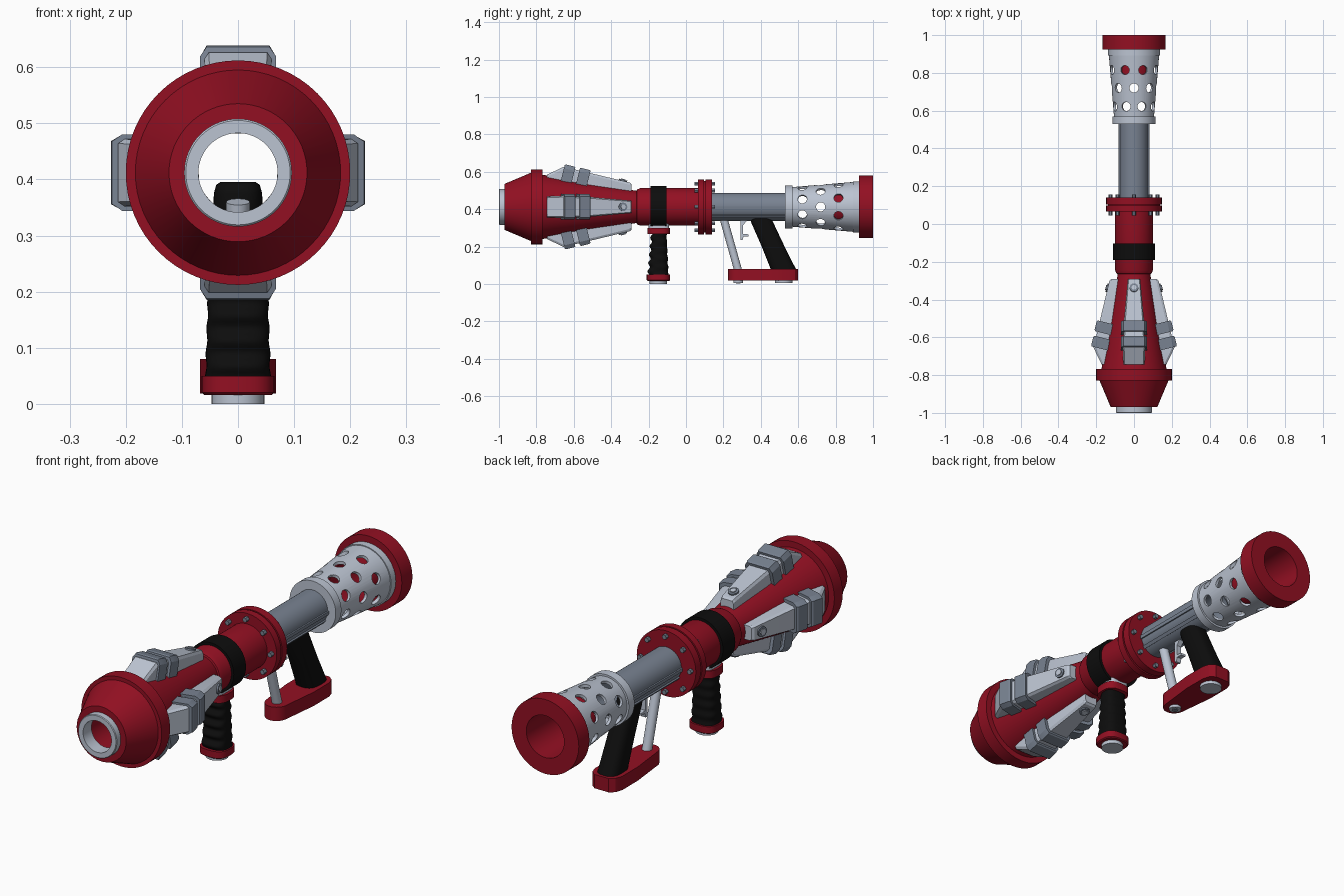
import bpy, bmesh, math
from mathutils import Vector, Matrix

if "Cube" in bpy.data.objects:
    bpy.data.objects.remove(bpy.data.objects["Cube"])

C = 0.412  # height of the barrel axis


def material(name, rgb):
    m = bpy.data.materials.new(name)
    m.diffuse_color = (*rgb, 1)
    m.use_nodes = True
    m.node_tree.nodes["Principled BSDF"].inputs["Base Color"].default_value = m.diffuse_color
    return m


RED = material("deep red", (0.29, 0.005, 0.016))
LIGHT = material("light steel", (0.50, 0.55, 0.64))
STEEL = material("dark steel", (0.19, 0.225, 0.285))
BLACK = material("black rubber", (0.004, 0.004, 0.004))


def finish(ob, angle=32):
    ob.data.shade_smooth()
    ob.data.set_sharp_from_angle(angle=math.radians(angle))


def loft(name, groups, mat, cyclic=False, angle=32):
    """Skin one or more lists of rings into a single object."""
    bm = bmesh.new()
    for rings in groups:
        vs = [[bm.verts.new(p) for p in ring] for ring in rings]
        n = len(vs[0])
        for i in range(len(vs) if cyclic else len(vs) - 1):
            a, b = vs[i], vs[(i + 1) % len(vs)]
            for j in range(n):
                k = (j + 1) % n
                bm.faces.new((a[j], a[k], b[k], b[j]))
        if not cyclic:
            bm.faces.new(vs[0])
            bm.faces.new(vs[-1])
    bmesh.ops.recalc_face_normals(bm, faces=bm.faces)
    me = bpy.data.meshes.new(name)
    bm.to_mesh(me)
    bm.free()
    me.materials.append(mat)
    ob = bpy.data.objects.new(name, me)
    bpy.context.collection.objects.link(ob)
    finish(ob, angle)
    return ob


def revolve(name, profile, mat, n=64):
    """Closed (y, radius) profile turned around the barrel axis."""
    t = [2 * math.pi * i / n for i in range(n)]
    rings = [[(r * math.sin(a), y, C + r * math.cos(a)) for a in t] for y, r in profile]
    return loft(name, [rings], mat, cyclic=True)


def rod(p0, p1, r, n=20):
    """Rings of a cylinder between two points."""
    p0, p1 = Vector(p0), Vector(p1)
    q = (p1 - p0).to_track_quat('Z', 'Y')
    disc = [q @ Vector((r * math.cos(2 * math.pi * i / n), r * math.sin(2 * math.pi * i / n), 0)) for i in range(n)]
    return [[p + d for d in disc] for p in (p0, p1)]


def oval(z, y0, y1, hx, power=0.7, n=32):
    """Horizontal rounded-rectangle ring."""
    f = lambda v: math.copysign(abs(v) ** power, v)
    return [(hx * f(math.cos(2 * math.pi * i / n)),
             (y0 + y1) / 2 + (y1 - y0) / 2 * f(math.sin(2 * math.pi * i / n)), z) for i in range(n)]


def slab(pts, hx):
    """Side outline of (y, z) points given a thickness across x."""
    return [[(x, y, z) for y, z in pts] for x in (-hx, hx)]


def around(points, a):
    """Move local (across, y, radius) points to angle a about the axis."""
    m = Matrix.Translation((0, 0, C)) @ Matrix.Rotation(a, 4, 'Y')
    return [m @ Vector(p) for p in points]


# Barrel: front nozzle, red body with flange, steel tube
revolve("front_nozzle", [(-1, .0705), (-1, .093), (-.997, .096), (-.94, .096), (-.94, .0705)], LIGHT)
revolve("red_body", [(-.97, .085), (-.97, .123), (-.828, .183), (-.828, .2), (-.768, .2), (-.768, .172),
                     (-.3, .092), (-.265, .086), (-.262, .093), (-.245, .1), (.065, .1), (.065, .147),
                     (.097, .147), (.097, .138), (.104, .138), (.104, .147), (.14, .147), (.14, .073), (-.3, .073),
                     (-.8, .085)], RED)
revolve("steel_tube", [(.12, .0705), (.12, .075), (.56, .075), (.56, .0705)], STEEL)
rails = []
for s in (-1, 1):
    for a in (95, 130):
        w = [(-.008, .07), (.008, .07), (.008, .081), (-.008, .081)]
        rails.append([around([(u, y, r) for u, r in w], s * math.radians(a)) for y in (.14, .54)])
loft("tube_rails", rails, STEEL)

# Perforated rear shroud
shroud = revolve("rear_shroud", [(.53, .074), (.53, .115), (.57, .115), (.57, .106), (.892, .133), (.892, .137),
                                 (.927, .137), (.927, .12), (.885, .119), (.575, .093), (.55, .09), (.55, .074)], LIGHT)
holes = []
for row, y in enumerate((.622, .72, .815)):
    for k in range(8):
        a = math.radians(45 * k + (0 if row == 1 else 22.5))
        holes.append(rod(*around([(0, y, .082), (0, y, .2)], a), .0245, 24))
cutter = loft("hole_cutter", holes, LIGHT)
cutter.hide_render = True
mod = shroud.modifiers.new("holes", 'BOOLEAN')
mod.object, mod.operation, mod.solver = cutter, 'DIFFERENCE', 'EXACT'
bpy.context.view_layer.update()
cut = bpy.data.meshes.new_from_object(shroud.evaluated_get(bpy.context.evaluated_depsgraph_get()))
shroud.modifiers.clear()
shroud.data = cut
bpy.data.objects.remove(cutter)
finish(shroud)
revolve("rear_ring", [(1, .094), (1, .167), (.925, .167), (.925, .1), (.78, .1), (.78, .09)], RED)

# Flange bolts on both faces
bolts = []
for k in range(8):
    bolts.append(rod(*around([(0, .046, .124), (0, .156, .124)], k * math.pi / 4), .011, 6))
loft("flange_bolts", bolts, STEEL)

# Four fins with ribs and a screw each
fins, ribs, screws, slots = [], [], [], []
d, e = Vector((.242, .97)), Vector((.97, -.242))  # outward and rearward along the fin
for k in range(4):
    a = k * math.pi / 2
    rings = []
    for y, low, top, wl, wt in ((-.743, .15, .172, .056, .05), (-.655, .13, .214, .06, .052),
                                (-.5, .1, .178, .052, .045), (-.3, .07, .13, .034, .029), (-.292, .07, .122, .032, .026)):
        rings.append(around([(-wl, y, low), (wl, y, low), (wl, y, top - .012), (wt, y, top),
                             (-wt, y, top), (-wl, y, top - .012)], a))
    fins.append(rings)
    for y, r in ((-.647, .228), (-.566, .21)):
        o = Vector((y, r))
        rings = []
        for t, inset in ((0, .004), (.006, 0), (.052, 0), (.058, .004)):
            section = ((-.068, .095), (.068, .095), (.068, .022), (.056, inset), (-.056, inset), (-.068, .022))
            rings.append(around([(w, *(o + e * t - d * h)) for w, h in section], a))
        ribs.append(rings)
    o = Vector((-.338, .138))
    screws.append(rod(*around([(0, *(o - d * .02)), (0, *(o + d * .008))], a), .023))
    slots.append(rod(*around([(0, *(o + d * .008)), (0, *(o + d * .012))], a), .014, 6))
loft("fins", fins, LIGHT, angle=20)
loft("fin_ribs", ribs, STEEL, angle=20)
loft("fin_screws", screws, STEEL)
loft("fin_screw_heads", slots, LIGHT)

# Strap and front grip
revolve("strap", [(-.19, .098), (-.19, .112), (-.103, .112), (-.103, .098)], BLACK)
loft("strap_clamp", [[oval(z, -.2, -.09, .05, .5) for z in (.296, .33)]], LIGHT)
loft("grip_collar", [[oval(z, -.205, -.085, .062, .7) for z in (.266, .3)]], RED)
rings = []
for i in range(41):
    t = i / 40
    wave = .006 * math.cos(t * 5 * 2 * math.pi)
    rings.append(oval(.045 + .225 * t, -.202 + .018 * t + wave, -.094 - .01 * t + wave * .3, .058 - .007 * t + wave * .2))
loft("front_grip", [rings], BLACK, angle=60)
loft("front_grip_base", [[oval(.016, -.205, -.09, .06), oval(.02, -.21, -.085, .065), oval(.05, -.21, -.085, .065)]], RED)
loft("front_grip_foot", [rod((0, -.148, 0), (0, -.148, .02), .047, 32)], LIGHT)

# Rear grip, support rod and trigger
loft("rear_grip", [[oval(.075, .455, .59, .05), oval(.2, .405, .527, .047), oval(.325, .35, .468, .045),
                    oval(.375, .337, .445, .043), oval(.39, .342, .437, .039), oval(.395, .352, .428, .032)]], BLACK, angle=50)
loft("support_rod", [rod((0, .198, .36), (0, .278, .075), .021)], LIGHT)
loft("trigger", [slab([(.29, .36), (.292, .235), (.303, .235), (.308, .255), (.335, .255), (.335, .265),
                       (.306, .268), (.306, .315), (.325, .338), (.325, .36)], .012)], LIGHT)

# Base shoe: rounded narrow front, chamfered wide back
plan = [(.05 * math.cos(t), .278 - .053 * math.sin(t)) for t in [math.pi * i / 16 for i in range(17)]]
plan += [(-.068, .44), (-.068, .55), (-.058, .582), (-.035, .6), (.035, .6), (.058, .582), (.068, .55), (.068, .44)]
loft("rear_grip_base", [[[(x, y, z) for x, y in plan] for z in (.018, .08)]], RED)
loft("rear_base_feet", [rod((0, .523, .004), (0, .523, .03), .047, 32), rod((0, .28, .006), (0, .28, .03), .026)], LIGHT)
loft("rear_base_screw", [rod((0, .28, .002), (0, .28, .008), .014, 6)], STEEL)
